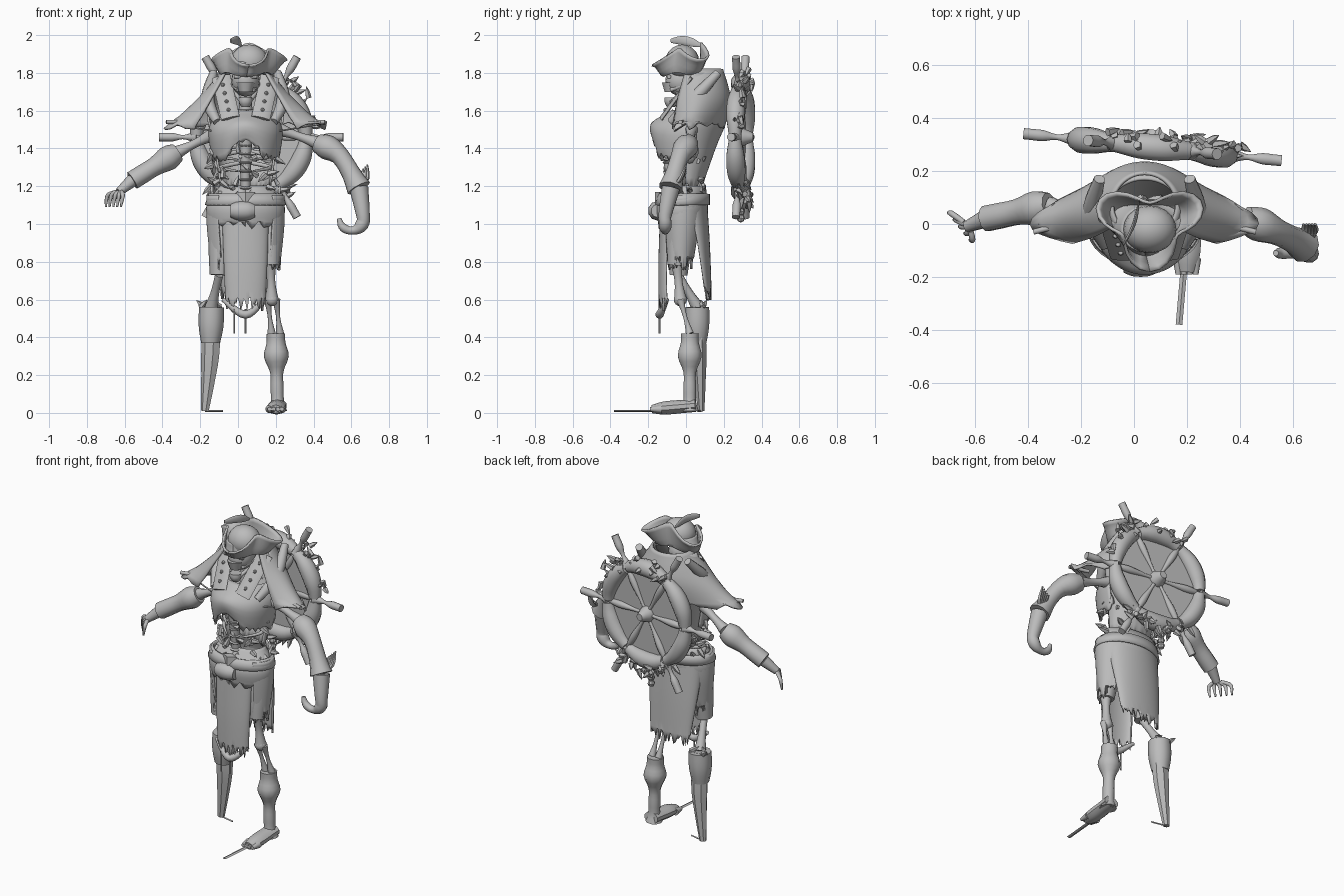
import bpy, bmesh, random
from math import sin, cos, pi, tau, radians
from mathutils import Vector

random.seed(4)
if "Cube" in bpy.data.objects:
    bpy.data.objects.remove(bpy.data.objects["Cube"])

grey = (0.5, 0.5, 0.5, 1)
material = bpy.data.materials.new("plain grey")
material.use_nodes = True
material.diffuse_color = grey
material.node_tree.nodes["Principled BSDF"].inputs["Base Color"].default_value = grey

# Shared sizes: body centre line, and radii of thread, finger, bone, joint, sleeve and limb
middle = 0.04
thread, finger, bone, joint, sleeve, thick_limb = 0.005, 0.011, 0.022, 0.035, 0.05, 0.066


def at(x, y, z):
    return Vector((x, y, z))


def finish(bm, name, thickness=None):
    bmesh.ops.recalc_face_normals(bm, faces=bm.faces[:])
    mesh = bpy.data.meshes.new(name)
    bm.to_mesh(mesh)
    bm.free()
    mesh.materials.append(material)
    mesh.shade_smooth()
    mesh.set_sharp_from_angle(angle=radians(40))
    part = bpy.data.objects.new(name, mesh)
    bpy.context.scene.collection.objects.link(part)
    if thickness:
        solid = part.modifiers.new("thickness", "SOLIDIFY")
        solid.thickness = thickness
        solid.offset = 0


def along(keys, t):
    """Smooth value at fraction t of a list of numbers or vectors."""
    last = len(keys) - 1
    if last == 0:
        return keys[0]
    i = min(int(t * last), last - 1)
    f = t * last - i
    a, b, c, d = (keys[min(max(j, 0), last)] for j in range(i - 1, i + 3))
    return (b * 2 + (c - a) * f + (a * 2 - b * 5 + c * 4 - d) * f**2 + (b * 3 - a - c * 3 + d) * f**3) / 2


def skin(bm, rows, closed):
    verts = [[bm.verts.new(point) for point in row] for row in rows]
    count = len(verts[0])
    for low, high in zip(verts, verts[1:]):
        for i in range(count if closed else count - 1):
            j = (i + 1) % count
            bm.faces.new((low[i], low[j], high[j], high[i]))
    return verts


def limb(name, path, radii, sides=10, depth=1.0, rings=12):
    """Closed tube along a smooth path, with its radii spread evenly over it."""
    fractions = [i / rings for i in range(rings + 1)]
    centres = [along(path, t) for t in fractions]
    chord = centres[-1] - centres[0]
    reference = at(1, 0, 0) if abs(chord.y) > chord.length * 0.85 else at(0, 1, 0)
    bm, rows = bmesh.new(), []
    for i, centre in enumerate(centres):
        direction = (centres[min(i + 1, rings)] - centres[max(i - 1, 0)]).normalized()
        across = reference.cross(direction).normalized()
        outward = direction.cross(across) * depth
        radius = along(radii, fractions[i])
        angles = [tau * k / sides for k in range(sides)]
        rows.append([centre + (across * cos(a) + outward * sin(a)) * radius for a in angles])
    verts = skin(bm, rows, True)
    bm.faces.new(verts[0])
    bm.faces.new(verts[-1])
    finish(bm, name)


def shell(name, rings, facing, sweep, ragged=0.0, edge=None, columns=36, steps=10):
    """Cloth wrapped on ellipses given as (height, half width, half depth, y centre)."""
    keys = [Vector(ring) for ring in rings]
    rows = []
    for step in range(steps + 1):
        s = step / steps
        z, width, depth, y = along(keys, s)
        row = []
        for column in range(columns + 1):
            a = radians(facing + sweep * (column / columns - 0.5))
            point = at(middle + width * cos(a), y + depth * sin(a), z)
            if edge:
                point += edge(a) * s * s
            row.append(point)
        rows.append(row)
    for point in rows[-1]:
        point.z += random.uniform(-ragged, ragged)
    bm = bmesh.new()
    skin(bm, rows, False)
    finish(bm, name, 0.012)


def blob(name, centre, size, segments=16):
    bm = bmesh.new()
    bmesh.ops.create_uvsphere(bm, u_segments=segments, v_segments=segments // 2, radius=1)
    bmesh.ops.scale(bm, vec=size, verts=bm.verts)
    bmesh.ops.translate(bm, vec=centre, verts=bm.verts)
    finish(bm, name)


def scrap(name, root, length):
    """Torn splinter pointing in a random direction."""
    way = at(*[random.uniform(-1, 1) for axis in range(3)]).normalized() * length
    way.y /= 2
    limb(name, [root, root + way], [length / 4, length / 5, thread / 4], sides=5, rings=2)


# Three-cornered hat: the brim is widest and lowest at its corners, folded up between them
def brim_edge(a):
    corner = cos(3 * (a + pi / 2))
    reach = 0.03 + 0.05 * corner
    return at(reach * cos(a) + 0.02, reach * sin(a), -0.04 * corner + 0.02 * sin(a))


shell("hat_brim", [(1.86, 0.08, 0.08, -0.02), (1.8, 0.12, 0.09, -0.01), (1.9, 0.14, 0.1, 0)],
      90, 360, edge=brim_edge)
blob("hat_crown", at(0.06, -0.02, 1.86), (0.1, 0.09, 0.09), 20)
limb("hat_feather", [at(-0.04, -0.08, 1.97), at(0, 0, 1.97), at(0.02, 0.09, 1.94)],
     [finger, bone, bone, thread], depth=0.3)

# Skull, jaw and neck
face = at(middle, -0.08, 1.7)
blob("skull", face + at(0, 0.06, 0.06), (0.075, 0.09, 0.085), 20)
limb("upper_jaw", [face + at(0, 0, 0.05), face], [sleeve, joint])
limb("lower_jaw", [face - at(0, 0, 0.03), face - at(0, 0, 0.08)], [joint, joint, bone])
limb("brow", [face + at(x, -0.01, 0.08) for x in (-0.06, 0, 0.06)], [finger])
limb("neck", [at(middle, 0.03, 1.75), at(middle, 0.03, 1.5)], [joint, joint, sleeve])


# Coat, chest and skirts: the cape has pointed shoulders, the chest is torn up in front
def shoulder_points(a):
    return at(0.18 * cos(a) ** 5, -0.04 * cos(a) ** 4, 0.02)


def torn_notch(a):
    return at(0, 0, 0.12 * sin(a) ** 8)


shell("coat_back", [(1.8, 0.14, 0.12, 0.05), (1.6, 0.2, 0.17, 0.05), (1.4, 0.16, 0.13, 0.02), (1.2, 0.13, 0.08, 0)],
      90, 190, 0.02)
shell("shoulder_cape", [(1.82, 0.12, 0.12, 0.07), (1.66, 0.2, 0.17, 0.06), (1.5, 0.25, 0.16, 0.04)],
      90, 250, 0.02, shoulder_points)
shell("chest", [(1.6, 0.13, 0.1, 0.03), (1.5, 0.19, 0.2, 0.02), (1.34, 0.17, 0.19, 0.02)], -90, 200, 0.025, torn_notch)
shell("coat_tail", [(1.2, 0.18, 0.1, 0), (0.9, 0.16, 0.06, 0.06), (0.63, 0.13, 0.03, 0.1)], 90, 180, 0.035)
shell("front_apron", [(1.1, 0.12, 0.05, -0.08), (0.8, 0.11, 0.04, -0.1), (0.58, 0.1, 0.04, -0.1)], -90, 180, 0.05)
shell("hips", [(1.2, 0.13, 0.08, 0), (1.1, 0.2, 0.13, -0.02), (1, 0.19, 0.12, -0.02)], 90, 360, 0.03)
shell("belt", [(1.16, 0.19, 0.13, -0.01), (1.1, 0.21, 0.14, -0.02)], 90, 360, steps=2)
limb("hanging_sash", [at(-0.08, -0.1, 0.6), at(middle, -0.14, 0.52), at(0.14, -0.1, 0.6)], [finger, bone, finger])
for x in (-0.02, middle):
    limb("sash_thread", [at(x, -0.14, 0.55), at(x, -0.14, 0.42)], [thread], sides=5)

# Spine and pouch
spine_base, spine_top = at(middle, -0.07, 1.1), at(middle, -0.1, 1.46)
limb("spine", [spine_base, spine_top], [bone, joint])
for k in range(8):
    blob("vertebra", spine_base.lerp(spine_top, k / 8), (joint, joint, finger))
limb("pouch", [at(-0.04, -0.15, 1.07), at(0.09, -0.15, 1.07)], [joint, sleeve, sleeve, joint])
limb("buckle", [at(middle, -0.14, 1.08), at(middle, -0.14, 1.17)], [sleeve], sides=4, depth=0.5)

# Paired pieces on the two sides of the torso
for sign, side in ((-1, "right_"), (1, "left_")):
    def beside(x, y, z):
        return at(middle + sign * x, y, z)

    cheek = face + at(sign * 0.04, 0, 0.01)
    limb(side + "cheekbone", [cheek, cheek + at(sign * 0.03, 0.08, 0.03)], [finger])
    limb(side + "jaw_hinge", [face + at(sign * bone, 0, -0.05), face + at(sign * 0.06, 0.08, 0)], [finger])
    collar, lapel_tip = beside(0.13, 0.03, 1.78), beside(0.08, -0.13, 1.56)
    limb(side + "lapel", [collar, lapel_tip], [sleeve], depth=0.2)
    for k in range(5):
        blob(side + "stud", collar.lerp(lapel_tip, k / 5) - at(0, finger, 0), (finger, finger, finger), 8)
    limb(side + "strap_roll", [beside(0.15, -0.08, 1.54), beside(0.2, 0.04, 1.66), beside(0.17, 0.17, 1.8)],
         [bone, joint, bone])
    limb(side + "rope", [beside(0.1, -0.08, 1.48), beside(0.4, 0, 1.53)], [thread], sides=5)
    limb(side + "cape_peg", [beside(0.3, 0, 1.54), beside(0.42, -0.03, 1.54)], [finger])
    for k in range(3):
        drop = at(0, 0, k * 0.06)
        limb(side + "rib", [beside(0, 0.05, 1.45) - drop, beside(0.13, 0, 1.42) - drop, beside(0.04, -0.11, 1.4) - drop],
             [finger, finger, thread])
    shell(side + "hip_flap", [(1.15, 0.2, 0.13, -0.02), (1, 0.2, 0.12, -0.02), (0.8, 0.18, 0.09, -0.03)],
          90 - sign * 90, 90, 0.05)

# Right leg: torn trouser, bone, cuff and broad peg
hip, knee, stump, peg_tip = at(-0.08, -0.02, 1.1), at(-0.1, -0.04, 0.73), at(-0.14, 0.06, 0.56), at(-0.175, 0.08, 0.01)
limb("right_trouser", [hip, knee], [thick_limb, thick_limb, sleeve])
limb("right_thigh_bone", [knee, stump], [bone, bone, joint])
limb("peg_cuff", [stump, at(-0.145, 0.06, 0.37)], [thick_limb, thick_limb, sleeve])
limb("peg_leg", [stump, at(-0.145, 0.07, 0.3), peg_tip], [sleeve, sleeve, sleeve, joint, bone], sides=7, depth=0.8)
limb("peg_sliver", [peg_tip, at(-0.08, 0.06, 0.01)], [thread], sides=4)
for k in range(6):
    scrap("cuff_scrap", stump + at(random.uniform(-0.06, 0.06), 0.03, 0), thick_limb)

# Left leg: trouser, bones, boot, foot and floor splinter
hip, knee, ankle = at(0.16, -0.02, 1.1), at(0.18, -0.03, 0.6), at(0.21, 0.02, 0.01)
boot_top, heel, toe = at(0.2, 0.02, 0.42), at(0.21, 0.05, 0.04), at(0.2, -0.18, 0.02)
limb("left_trouser", [hip, at(0.17, -0.05, 0.78)], [thick_limb, thick_limb, sleeve])
limb("left_thigh_bone", [at(0.17, -0.05, 0.8), knee], [joint, bone, joint])
blob("left_knee", knee, (joint, joint, joint))
for x in (-bone, bone):
    limb("left_shin_bone", [knee + at(x, 0, 0), boot_top + at(x, 0, 0)], [bone, finger, bone])
limb("left_boot", [boot_top, ankle], [sleeve, sleeve, thick_limb, joint, joint, joint, sleeve], rings=18)
limb("left_foot", [heel, toe], [joint, joint, joint, bone], depth=1.4)
for k in range(4):
    root = toe + at((k - 1.5) * bone, 0.05, 0)
    limb("left_toe", [root, root - at(0, 0.06, 0)], [bone, finger], rings=4)
limb("floor_splinter", [at(0.19, -0.15, 0.01), at(0.17, -0.38, 0.01)], [thread], sides=4, depth=2.5)

# Right arm: bone, sleeve flaring at the elbow, palm and fingers
elbow, wrist, palm = at(-0.32, 0.07, 1.38), at(-0.56, 0.02, 1.23), at(-0.63, -0.01, 1.17)
limb("right_upper_arm", [at(-0.14, 0.03, 1.47), elbow], [joint, bone, joint])
limb("right_sleeve", [elbow, wrist], [sleeve, thick_limb, sleeve, sleeve, sleeve])
limb("right_palm", [wrist, palm], [joint, bone])
for k in range(5):
    spread = at(-0.02, 0.025, 0) * (k - 2)
    limb("right_finger", [palm + spread / 3, palm + spread + at(-0.02, 0, -0.02), palm + spread + at(-0.03, 0, -0.08)],
         [finger, finger, thread])

# Left arm: bone, sleeve, curled hook and splintered cuff
elbow, wrist, hook_centre = at(0.42, 0.02, 1.43), at(0.64, -0.08, 1.19), at(0.6, -0.11, 1.03)
limb("left_upper_arm", [at(0.22, 0.03, 1.5), elbow], [joint, bone, joint])
limb("left_sleeve", [elbow, at(0.54, -0.03, 1.36), wrist], [sleeve, thick_limb, sleeve, sleeve, thick_limb])
curl = [hook_centre + at(cos(radians(a)), 0, sin(radians(a))) * 0.065 for a in range(20, -210, -40)]
limb("hook", [wrist] + curl, [sleeve, joint, joint, bone, bone, finger], rings=24)
for k in range(5):
    limb("left_cuff_splinter", [wrist, wrist + at(finger * k, 0.05, 0.05), wrist + at(finger * k, 0.08, 0.08 + finger * k)],
         [finger, finger, thread], sides=5)

# Ship wheel carried on the back, slightly turned
hub, rim = at(0.07, 0.29, 1.46), 0.29
turn = radians(-6)
sideways, axle = at(cos(turn), sin(turn), 0), at(-sin(turn), cos(turn), 0)


def wheel(degrees, radius, offset=0.0):
    a = radians(degrees)
    return hub + (sideways * cos(a) + at(0, 0, 1) * sin(a)) * radius + axle * offset


for spoke in range(0, 360, 60):
    limb("wheel_rim_section", [wheel(spoke + step, rim) for step in range(2, 60, 8)], [joint, sleeve, sleeve, joint])
    limb("wheel_spoke", [wheel(spoke, 0), wheel(spoke, rim)], [finger, finger, bone, finger])
    limb("wheel_handle", [wheel(spoke, rim), wheel(spoke, 0.49)], [joint, bone, finger, bone, bone, bone], rings=15)
limb("wheel_disc", [wheel(0, 0, -finger), wheel(0, 0, 0)], [rim], sides=36, rings=1)
limb("wheel_hub", [wheel(0, 0, -bone), wheel(0, 0, thick_limb)], [sleeve, sleeve, joint, bone])
for k in range(70):
    patch = random.choice((35, 100, 255, 280)) + random.uniform(-25, 25)
    scrap("wheel_growth", wheel(patch, random.uniform(rim, 0.37), random.uniform(0, sleeve)), thick_limb)
for k in range(3):
    blob("hanging_charm", at(middle, rim, 1.1 - joint * k), (bone, bone, bone), 8)

# Loose tatters around the waist and below the shoulders
for k in range(50):
    a = random.uniform(0, tau)
    scrap("waist_tatter", at(middle + 0.18 * cos(a), 0.1 * sin(a), random.uniform(1.12, 1.4)), thick_limb)
